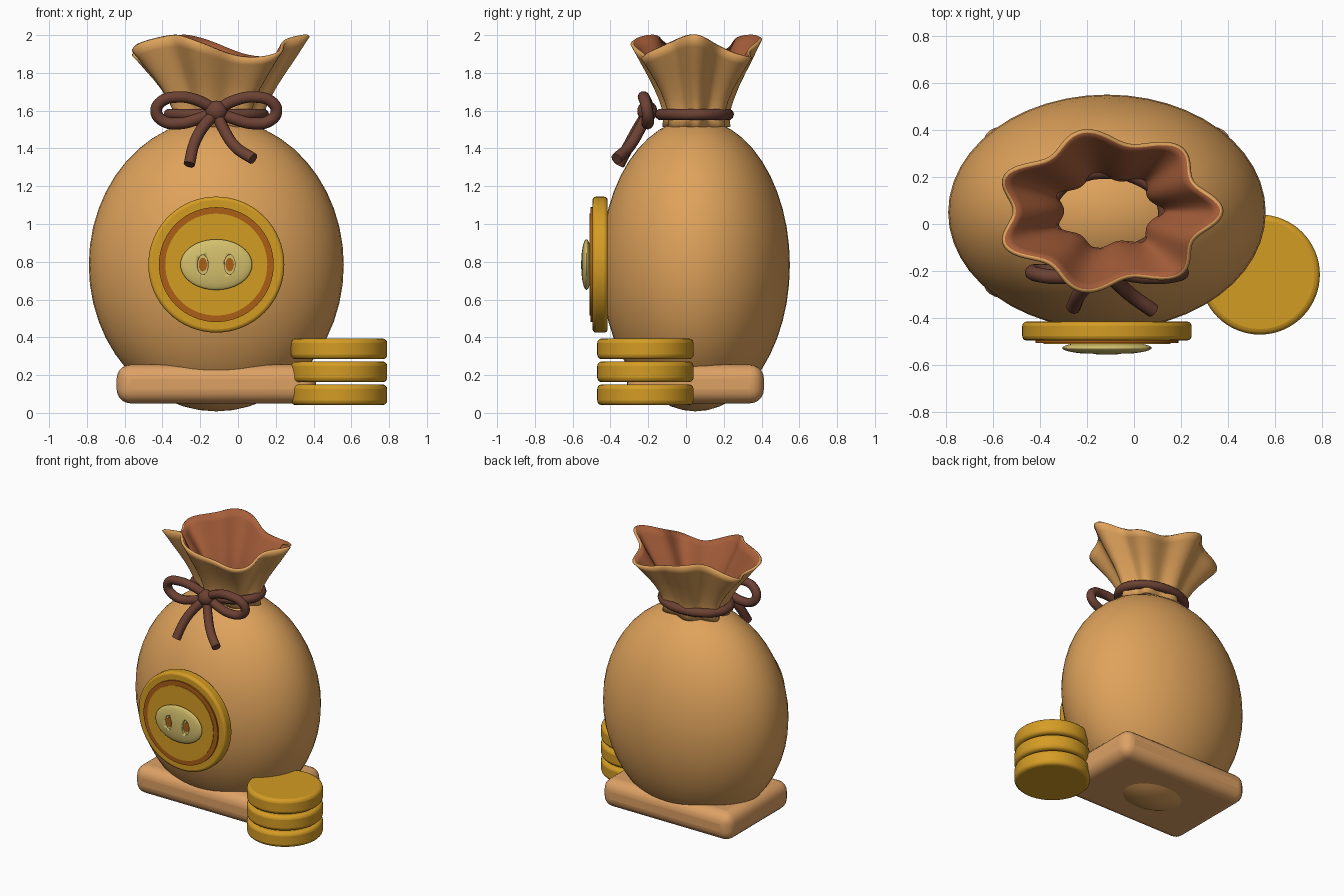
import bpy, bmesh, math
from math import sin, cos, pi

if "Cube" in bpy.data.objects:
    bpy.data.objects.remove(bpy.data.objects["Cube"])

CX, CY = -0.115, 0.05        # sack axis


def mat(name, r, g, b):
    def lin(c):
        c /= 255
        return c / 12.92 if c < 0.04045 else ((c + 0.055) / 1.055) ** 2.4
    m = bpy.data.materials.new(name)
    m.diffuse_color = (lin(r), lin(g), lin(b), 1)
    m.use_nodes = True
    m.node_tree.nodes["Principled BSDF"].inputs["Base Color"].default_value = m.diffuse_color
    return m


TAN = mat("tan cloth", 222, 162, 91)
BASE = mat("base cloth", 222, 161, 101)
LINING = mat("reddish lining", 166, 94, 58)
ROPE = mat("brown rope", 108, 65, 51)
GOLD = mat("gold", 212, 156, 36)
AMBER = mat("dark amber", 172, 94, 22)
PALE = mat("pale gold", 212, 192, 108)


def finish(name, m, angle=40):
    ob = bpy.context.object
    ob.name = name
    ob.data.materials.append(m)
    bpy.ops.object.transform_apply(location=False, rotation=True, scale=True)
    bpy.ops.object.shade_smooth_by_angle(angle=math.radians(angle))
    return ob


def bevel(ob, width, segments):
    b = ob.modifiers.new("Rounded edge", 'BEVEL')
    b.width, b.segments = width, segments
    b.limit_method, b.angle_limit = 'ANGLE', math.radians(40)


def ellipsoid(name, loc, radii, m, segs=48, rings=24):
    bpy.ops.mesh.primitive_uv_sphere_add(segments=segs, ring_count=rings, location=loc)
    bpy.context.object.scale = radii
    return finish(name, m)


def disc(name, loc, radius, depth, m, upright=False, squash=1.0, edge=0.0):
    bpy.ops.mesh.primitive_cylinder_add(vertices=64, radius=radius, depth=depth, location=loc,
                                        rotation=(pi / 2 if upright else 0, 0, 0))
    bpy.context.object.scale.x = squash
    ob = finish(name, m)
    if edge:
        bevel(ob, edge, 3)
    return ob


def cord(name, points, cyclic=False, radius=0.031):
    cu = bpy.data.curves.new(name, 'CURVE')
    cu.dimensions = '3D'
    cu.bevel_depth, cu.bevel_resolution = radius, 3
    cu.resolution_u = 8
    cu.use_fill_caps = True
    sp = cu.splines.new('BEZIER')
    sp.bezier_points.add(len(points) - 1)
    sp.use_cyclic_u = cyclic
    for bp, p in zip(sp.bezier_points, points):
        bp.co = p
        bp.handle_left_type = bp.handle_right_type = 'AUTO'
    cu.materials.append(ROPE)
    ob = bpy.data.objects.new(name, cu)
    bpy.context.collection.objects.link(ob)
    return ob


# Sack body and the padded slab under it
ellipsoid("sack_body", (CX, CY, 0.783), (0.675, 0.5, 0.775), TAN)
bpy.ops.mesh.primitive_cube_add(size=1, location=(CX, CY, 0.153))
bpy.context.object.scale = (1.055, 0.725, 0.205)
bevel(finish("base_slab", BASE), 0.075, 5)

# Gathered collar: seven folds, a three-wave rim and a contrasting lining
profile = [(1.515, 0.232), (1.56, 0.226), (1.61, 0.236), (1.66, 0.258), (1.72, 0.292),
           (1.78, 0.333), (1.84, 0.378), (1.89, 0.414), (1.935, 0.448)]
N = 112
bm = bmesh.new()
rows = []
for z, r in profile:
    k = (z - 1.515) / 0.42
    row = []
    for i in range(N):
        t = 2 * pi * i / N
        rr = r * (1 + 0.095 * cos(7 * t))
        lift = 0.06 * k * k * cos(3 * t + 0.25)
        row.append(bm.verts.new((rr * cos(t), rr * 0.725 * sin(t), z + lift)))
    rows.append(row)
for a, b in zip(rows, rows[1:]):
    for i in range(N):
        j = (i + 1) % N
        bm.faces.new((a[i], a[j], b[j], b[i]))
me = bpy.data.meshes.new("collar")
bm.to_mesh(me)
bm.free()
collar = bpy.data.objects.new("collar", me)
bpy.context.collection.objects.link(collar)
collar.location = (CX + 0.005, CY + 0.005, 0)
bpy.ops.object.select_all(action='DESELECT')
collar.select_set(True)
bpy.context.view_layer.objects.active = collar
finish("collar", TAN, 60)
me.materials.append(LINING)
so = collar.modifiers.new("Cloth thickness", 'SOLIDIFY')
so.thickness, so.offset = 0.018, -1
so.material_offset, so.material_offset_rim = 1, 0

# Rope around the neck
cord("neck_rope", [(CX + 0.248 * cos(i * pi / 6), 0.045 + 0.178 * sin(i * pi / 6), 1.58)
                   for i in range(12)], cyclic=True)

# Bow: mirrored loops, two hanging tails and a knot
loop = [(0, -0.19, 1.6), (0.1, -0.215, 1.655), (0.21, -0.225, 1.672), (0.295, -0.215, 1.645),
        (0.318, -0.205, 1.595), (0.285, -0.2, 1.548), (0.2, -0.205, 1.532), (0.1, -0.205, 1.555),
        (0, -0.19, 1.595)]
for side, s in (("left", -1), ("right", 1)):
    cord("bow_loop_" + side, [(CX + s * x, y, z) for x, y, z in loop])
cord("bow_tail_left", [(CX, -0.2, 1.59), (-0.18, -0.245, 1.52), (-0.23, -0.295, 1.43),
                       (-0.258, -0.355, 1.315)])
cord("bow_tail_right", [(CX, -0.2, 1.59), (-0.075, -0.245, 1.5), (-0.015, -0.3, 1.41),
                        (0.08, -0.368, 1.345)])
ellipsoid("bow_knot", (CX, -0.205, 1.597), (0.06, 0.053, 0.056), ROPE, 24, 12)

# Large round medallion on the front
CZ = 0.785
disc("medallion", (CX, -0.455, CZ), 0.36, 0.08, GOLD, True, edge=0.018)
disc("medallion_ring", (CX, -0.497, CZ), 0.304, 0.018, AMBER, True)
disc("medallion_face", (CX, -0.499, CZ), 0.27, 0.022, GOLD, True)

# Pale oval boss with two oval sockets
boss = ellipsoid("medallion_boss", (CX, -0.527, CZ), (0.19, 0.028, 0.134), PALE)
for side, s in (("left", -1), ("right", 1)):
    x = CX + s * 0.071
    cut = disc("socket_cutter_" + side, (x, -0.57, CZ), 0.052, 0.07, PALE, True, 0.54)
    cut.hide_render = True
    cut.hide_set(True)
    bo = boss.modifiers.new("Socket " + side, 'BOOLEAN')
    bo.operation, bo.object, bo.solver = 'DIFFERENCE', cut, 'EXACT'
    disc("socket_inlay_" + side, (x, -0.536, CZ), 0.036, 0.008, AMBER, True, 0.6)

# Stack of three coins
for i in range(3):
    disc("stack_coin_%d" % (i + 1), (0.535, -0.215, 0.096 + 0.1215 * i), 0.255, 0.11, GOLD,
         edge=0.024)
